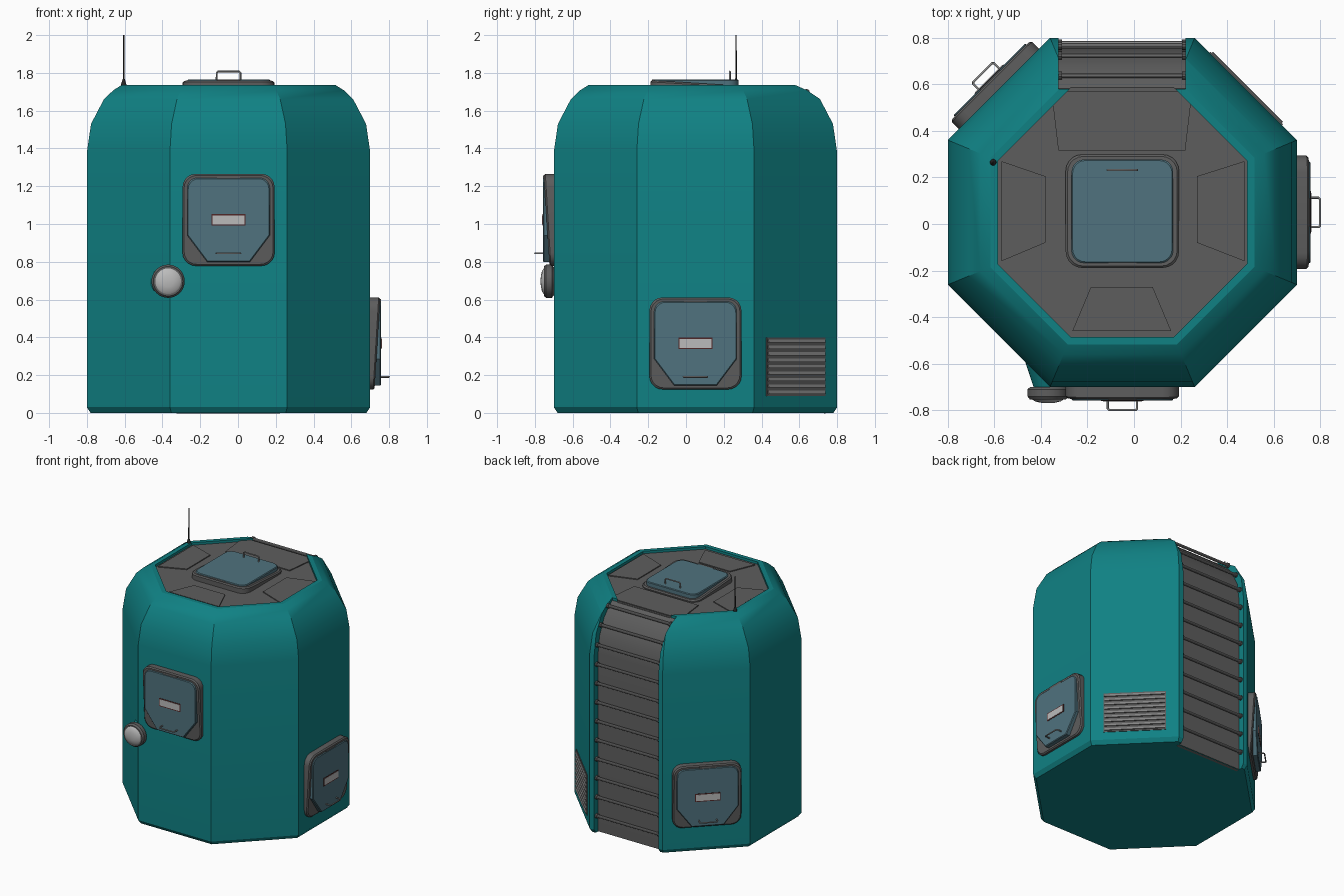
import bpy, bmesh, math
from mathutils import Matrix, Vector

if "Cube" in bpy.data.objects:
    bpy.data.objects.remove(bpy.data.objects["Cube"])

CX, CY = -0.05, 0.05          # body axis
T8 = math.tan(math.pi / 8)


def material(name, rgb):
    m = bpy.data.materials.new(name)
    m.diffuse_color = (*rgb, 1)
    m.use_nodes = True
    m.node_tree.nodes["Principled BSDF"].inputs["Base Color"].default_value = m.diffuse_color
    return m


TEAL = material("teal", (0.005, 0.22, 0.23))
DARK = material("dark_grey", (0.11, 0.11, 0.11))
BLUE = material("blue_grey", (0.08, 0.17, 0.21))
LIGHT = material("light_grey", (0.5, 0.5, 0.5))
STEEL = material("steel", (0.25, 0.25, 0.25))
RED = material("dark_red", (0.08, 0.02, 0.02))
BLACK = material("black", (0.02, 0.02, 0.02))


def finish(name, bm, mat, matrix=None, angle=None):
    bmesh.ops.recalc_face_normals(bm, faces=bm.faces[:])
    me = bpy.data.meshes.new(name)
    bm.to_mesh(me)
    bm.free()
    ob = bpy.data.objects.new(name, me)
    bpy.context.collection.objects.link(ob)
    if mat:
        me.materials.append(mat)
    if matrix:
        ob.matrix_world = matrix
    if angle:
        smooth(ob, angle)
    return ob


def smooth(ob, angle):
    bpy.ops.object.select_all(action='DESELECT')
    ob.select_set(True)
    bpy.context.view_layer.objects.active = ob
    bpy.ops.object.shade_smooth_by_angle(angle=math.radians(angle))


def loft(name, rings, mat, matrix=None, angle=None):
    """Skin a list of equal-length point rings and cap both ends."""
    bm = bmesh.new()
    vs = [[bm.verts.new(p) for p in ring] for ring in rings]
    n = len(vs[0])
    for a, b in zip(vs, vs[1:]):
        for i in range(n):
            bm.faces.new((a[i], a[(i + 1) % n], b[(i + 1) % n], b[i]))
    bm.faces.new(vs[0])
    bm.faces.new(vs[-1])
    return finish(name, bm, mat, matrix, angle)


def prism(name, pts, z0, z1, mat, matrix=None, bevel=0):
    """Extrude a 2D outline; z1 may be a function of y for wedges."""
    top = z1 if callable(z1) else (lambda y: z1)
    if not bevel:
        return loft(name, [[(x, y, z0) for x, y in pts],
                           [(x, y, top(y)) for x, y in pts]], mat, matrix, 35)
    s = 1 - bevel / max(abs(p[0]) for p in pts)
    return loft(name, [[(x, y, z0) for x, y in pts],
                       [(x, y, top(y) - bevel) for x, y in pts],
                       [(x * s, y * s, top(y)) for x, y in pts]], mat, matrix, 35)


def turned(name, profile, mat, matrix, n=24):
    return loft(name, [[(r * math.cos(2 * math.pi * i / n), r * math.sin(2 * math.pi * i / n), z)
                        for i in range(n)] for r, z in profile], mat, matrix, 35)


def rect(w, h, cx=0, cy=0):
    return [(cx - w / 2, cy - h / 2), (cx + w / 2, cy - h / 2),
            (cx + w / 2, cy + h / 2), (cx - w / 2, cy + h / 2)]


def rounded(w, h, r, clip=None, seg=5):
    pts = []
    for sx, sy, a0 in ((1, 1, 0), (-1, 1, 90), (-1, -1, 180), (1, -1, 270)):
        if clip and sy < 0:
            cut = [(sx * w / 2, -h / 2 + clip[1]), (sx * (w / 2 - clip[0]), -h / 2)]
            pts += cut if sx < 0 else cut[::-1]
            continue
        for i in range(seg + 1):
            a = math.radians(a0 + 90 * i / seg)
            pts.append((sx * (w / 2 - r) + r * math.cos(a), sy * (h / 2 - r) + r * math.sin(a)))
    return pts


def frame(origin, normal, up=(0, 0, 1)):
    n, u = Vector(normal).normalized(), Vector(up)
    m = Matrix((u.cross(n), u, n)).transposed().to_4x4()
    m.translation = Vector(origin)
    return m


def on_wall(deg, z):
    n = Vector((math.cos(math.radians(deg)), math.sin(math.radians(deg)), 0))
    return frame(Vector((CX, CY, z)) + n * 0.75, n)


def octagon(r, z):
    h = r * T8
    return [(CX + x, CY + y, z) for x, y in
            ((r, -h), (r, h), (h, r), (-h, r), (-r, h), (-r, -h), (-h, -r), (h, -r))]


# Octagonal body with rounded shoulder and recessed roof
body = loft("body", [octagon(r, z) for r, z in (
    (0.73, 0), (0.75, 0.03), (0.75, 1.38), (0.728, 1.53), (0.66, 1.66), (0.61, 1.708),
    (0.567, 1.735), (0.535, 1.735), (0.535, 1.71))], TEAL)

# Ladder channel cut down the back
chan = [(0.70, -0.1), (0.70, 1.37), (0.682, 1.50), (0.625, 1.62), (0.575, 1.675), (0.53, 1.714)]
X0, X1 = -0.325, 0.222


def along_x(name, pts, x0, x1, mat):
    return loft(name, [[(x, CY + r, z) for r, z in pts] for x in (x0, x1)], mat)


cutter = along_x("channel_cutter", chan + [(0.53, 2), (1, 2), (1, -0.1)], X0, X1, None)
mod = body.modifiers.new("channel", 'BOOLEAN')
mod.operation, mod.solver, mod.object = 'DIFFERENCE', 'EXACT', cutter
bpy.context.view_layer.objects.active = body
bpy.ops.object.modifier_apply(modifier="channel")
bpy.data.objects.remove(cutter)
smooth(body, 30)

# Dark panel lining the channel
chan[0] = (0.70, 0)
panel = along_x("ladder_panel", [(r + 0.003, z + 0.002) for r, z in chan] +
                [(r - 0.02, z - 0.004) for r, z in chan[::-1]], X0, X1, DARK)
smooth(panel, 30)

# Ladder rungs spaced evenly along the wall and shoulder
path = [Vector(p) for p in ((0.725, 0), (0.725, 1.38), (0.705, 1.52), (0.642, 1.645), (0.59, 1.695), (0.55, 1.73))]


def point_at(d):
    for a, b in zip(path, path[1:]):
        if d <= (b - a).length:
            return a.lerp(b, d / (b - a).length)
        d -= (b - a).length
    return path[-1]


for i in range(12):
    r, z = point_at(0.13 + 0.146 * i)
    m = frame((X0, CY + r, z), (1, 0, 0))
    turned(f"rung_{i}", [(0.011, 0), (0.011, X1 - X0)], STEEL, m, 10)
    for k, s in enumerate((0, X1 - X0 - 0.015)):
        turned(f"rung_socket_{i}_{k}", [(0.018, s), (0.018, s + 0.015)], DARK, m, 10)

# Roof deck with four raised trapezoid plates
loft("roof_deck", [octagon(0.536, 1.70), octagon(0.536, 1.716)], DARK)
for name, pts in (
        ("back", [(-0.325, 0.315), (0.22, 0.315), (0.25, 0.57), (-0.355, 0.57)]),
        ("front", [(-0.265, -0.46), (0.16, -0.46), (0.08, -0.27), (-0.185, -0.27)]),
        ("left", [(-0.57, -0.16), (-0.38, -0.08), (-0.38, 0.205), (-0.57, 0.27)]),
        ("right", [(0.475, -0.16), (0.475, 0.27), (0.27, 0.205), (0.27, -0.08)])):
    prism(f"roof_plate_{name}", pts, 1.71, 1.723, DARK)


# Hatches: wedge frame, lid, hinge, handle and label plate
def handle(name, m, y):
    cu = bpy.data.curves.new(name, 'CURVE')
    cu.dimensions = '3D'
    cu.bevel_depth, cu.bevel_resolution = 0.005, 2
    sp = cu.splines.new('POLY')
    pts = [(-0.063, 0.04), (-0.063, 0.093), (-0.057, 0.099), (0.057, 0.099), (0.063, 0.093), (0.063, 0.04)]
    sp.points.add(len(pts) - 1)
    for p, (x, z) in zip(sp.points, pts):
        p.co = (x, y, z, 1)
    cu.materials.append(STEEL)
    ob = bpy.data.objects.new(name, cu)
    bpy.context.collection.objects.link(ob)
    ob.matrix_world = m


def hatch(name, m, label=True):
    prism(name + "_frame", rounded(0.487, 0.487, 0.07), -0.01,
          lambda y: 0.038 + 0.06 * y, DARK, m, 0.008)
    prism(name + "_lid", rounded(0.437, 0.445, 0.055, (0.105, 0.14) if label else None),
          0.0, 0.058, BLUE, m, 0.005)
    prism(name + "_hinge", rect(0.12, 0.02, 0, 0.226), 0, 0.056, DARK, m)
    handle(name + "_handle", m, -0.177)
    if label:
        prism(name + "_label_border", rect(0.182, 0.062), 0.05, 0.060, RED, m)
        prism(name + "_label_plate", rect(0.168, 0.048), 0.05, 0.062, LIGHT, m)


hatch("front_hatch", on_wall(-90, 1.022))
hatch("right_hatch", on_wall(0, 0.368))
hatch("back_left_hatch", on_wall(135, 0.44))
hatch("roof_hatch", frame((CX, 0.055, 1.708), (0, 0, 1), (0, -1, 0)), label=False)

# Louvred vent on the back right wall
m = on_wall(45, 0.245)
prism("vent_plate", rect(0.44, 0.31), -0.01, 0.005, DARK, m)
for i in range(9):
    y = -0.136 + 0.034 * i
    prism(f"vent_slat_{i}", rect(0.425, 0.017, 0, y), 0, lambda v, y=y: 0.011 + 0.3 * (y - v), STEEL, m)

# Round lamp on a tapered mount at the front left corner
m = frame((-0.37, -0.70, 0.697), (0, -1, 0))
turned("lamp_mount", [(0.105, -0.13), (0.06, 0.005)], TEAL, m, 32)
turned("lamp_ring", [(0.075, 0), (0.088, 0.01), (0.088, 0.04), (0.078, 0.053), (0.07, 0.053)], DARK, m, 32)
turned("lamp_lens", [(0.068, 0.04), (0.068, 0.053), (0.055, 0.062), (0.03, 0.068), (0.008, 0.07)], LIGHT, m, 32)

# Antenna
m = Matrix.Translation((-0.605, 0.265, 0))
turned("antenna", [(0.014, 1.725), (0.014, 1.74), (0.006, 1.765), (0.004, 1.77), (0.0035, 2.0)], BLACK, m, 12)
